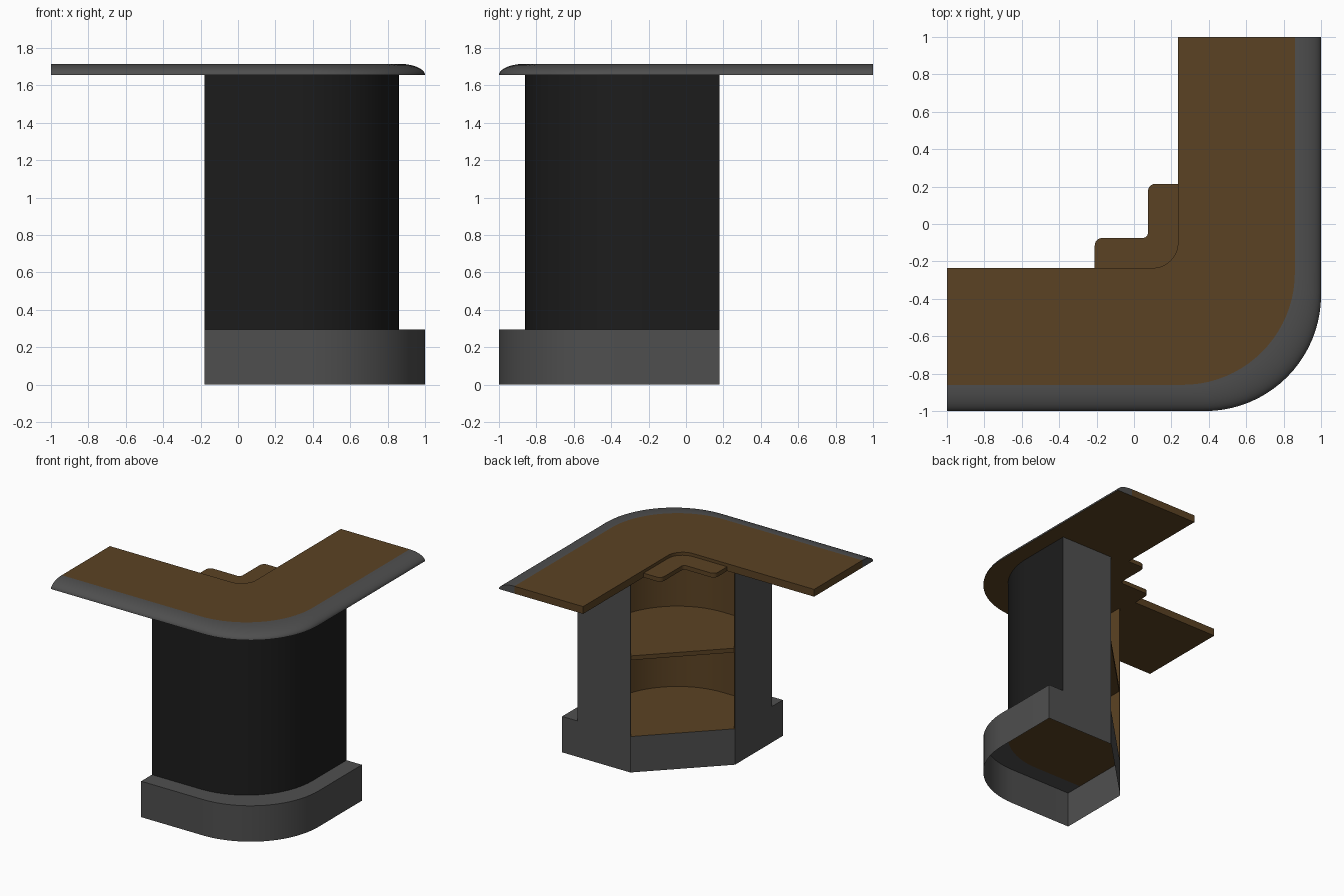
import bpy, math
from mathutils import Vector

if "Cube" in bpy.data.objects:
    bpy.data.objects.remove(bpy.data.objects["Cube"])


def material(name, rgb):
    m = bpy.data.materials.new(name)
    m.diffuse_color = (*rgb, 1)
    m.use_nodes = True
    m.node_tree.nodes["Principled BSDF"].inputs["Base Color"].default_value = m.diffuse_color
    return m


WOOD = material("wood", (0.105, 0.055, 0.017))
GREY = material("grey_trim", (0.078, 0.078, 0.078))
BLACK = material("black_panel", (0.012, 0.012, 0.012))


def path(pts, seg=20):
    """Polyline of (x, y, radius); right-angle corners with a radius are rounded."""
    out = []
    for i, (x, y, r) in enumerate(pts):
        p = Vector((x, y))
        if not r:
            out.append(p)
            continue
        u = (Vector(pts[i - 1][:2]) - p).normalized()
        v = (Vector(pts[(i + 1) % len(pts)][:2]) - p).normalized()
        c = p + r * (u + v)
        for k in range(seg + 1):
            t = math.pi / 2 * k / seg
            out.append(c - r * (v * math.cos(t) + u * math.sin(t)))
    return out


def at(pts, z):
    return [(p[0], p[1], z) for p in pts]


def loft(rings, closed=False):
    """Quads between successive rings, as separate face point lists."""
    faces = []
    for a, b in zip(rings, rings[1:]):
        n = len(a)
        for i in range(n if closed else n - 1):
            j = (i + 1) % n
            faces.append([a[i], a[j], b[j], b[i]])
    return faces


def prism(pts, z0, z1):
    return loft([at(pts, z0), at(pts, z1)], True) + [at(pts, z1), at(pts, z0)[::-1]]


def build(name, faces, mat):
    index, polys = {}, []
    for f in faces:
        polys.append([index.setdefault(tuple(round(c, 5) for c in p), len(index)) for p in f])
    me = bpy.data.meshes.new(name)
    me.from_pydata(list(index), [], polys)
    me.materials.append(mat)
    me.shade_smooth()
    me.set_sharp_from_angle(angle=math.radians(30))
    ob = bpy.data.objects.new(name, me)
    bpy.context.collection.objects.link(ob)
    return ob


# Key dimensions
BASE_Z, TOP_Z0, TOP_Z1 = 0.295, 1.655, 1.715
E, D, F = 0.18, 0.38, 0.86       # cabinet end plane, diagonal opening, body face
R_OUT, R_IN = 0.62, 0.60


def corner(end, face, r):
    return path([(-end, -face, 0), (face, -face, r), (face, end, 0)])


# Counter top: slab, inner edge and underside
outer, inner = corner(1, 1, R_OUT), corner(1, F, R_IN)
back = path([(-1, -0.235, 0), (0.235, -0.235, 0.135), (0.235, 1, 0)], 10)
edge = [inner[0]] + back + [inner[-1]]
build("counter_top",
      [at(inner + back[::-1], TOP_Z1), at(outer + back[::-1], TOP_Z0)[::-1]]
      + loft([at(edge, TOP_Z1), at(edge, TOP_Z0)]), WOOD)

# Rounded grey rim along the outside of the counter
rings = []
for k in range(11):
    t = math.pi / 2 * k / 10
    s = 1 - math.cos(t)
    rings.append(at([o.lerp(i, s) for o, i in zip(outer, inner)],
                    TOP_Z0 + (TOP_Z1 - TOP_Z0) * math.sin(t)))
caps = [[r[0] for r in rings] + [(*inner[0], TOP_Z0)],
        ([r[-1] for r in rings] + [(*inner[-1], TOP_Z0)])[::-1]]
build("counter_rim", loft(rings) + caps, GREY)

# Stepped inset in the inner corner, slightly lower than the counter
steps = path([(-0.21, -0.235, 0), (-0.21, -0.075, 0.04), (0.075, -0.075, 0.03),
              (0.075, 0.215, 0.04), (0.235, 0.215, 0)], 6)
build("corner_step", prism(back[1:-1] + steps[::-1], TOP_Z0, 1.69), WOOD)

# Base plinth, open below, with a ledge around the body
body = corner(E, F, R_IN)
plinth = corner(E, 1, R_OUT)
front_l, front_r = Vector((-E, -D)), Vector((D, E))
loop = [front_l] + plinth + [front_r]
build("base_plinth", loft([at(loop, 0), at(loop, BASE_Z)], True)
      + loft([at(plinth, BASE_Z), at(body, BASE_Z)]), GREY)

# Black curved body and grey end panels
build("body_panel", loft([at(body, BASE_Z), at(body, TOP_Z0)]), BLACK)
for name, ends in (("left_end_panel", [front_l, body[0]]),
                   ("rear_end_panel", [body[-1], front_r])):
    build(name, loft([at(ends, BASE_Z), at(ends, TOP_Z0)]), GREY)

# Wooden lining, floor and shelf inside the open back
G = 0.008
lining = ([front_l, Vector((G - E, -D))] + corner(E - G, F - G, R_IN - G)
          + [Vector((D, E - G)), front_r])
build("inner_lining", loft([at(lining, TOP_Z0), at(lining, BASE_Z)]), WOOD)
build("cabinet_floor", [at([front_l] + body + [front_r], BASE_Z)], WOOD)
build("middle_shelf", prism(lining[1:-1], 0.92, 0.955), WOOD)
